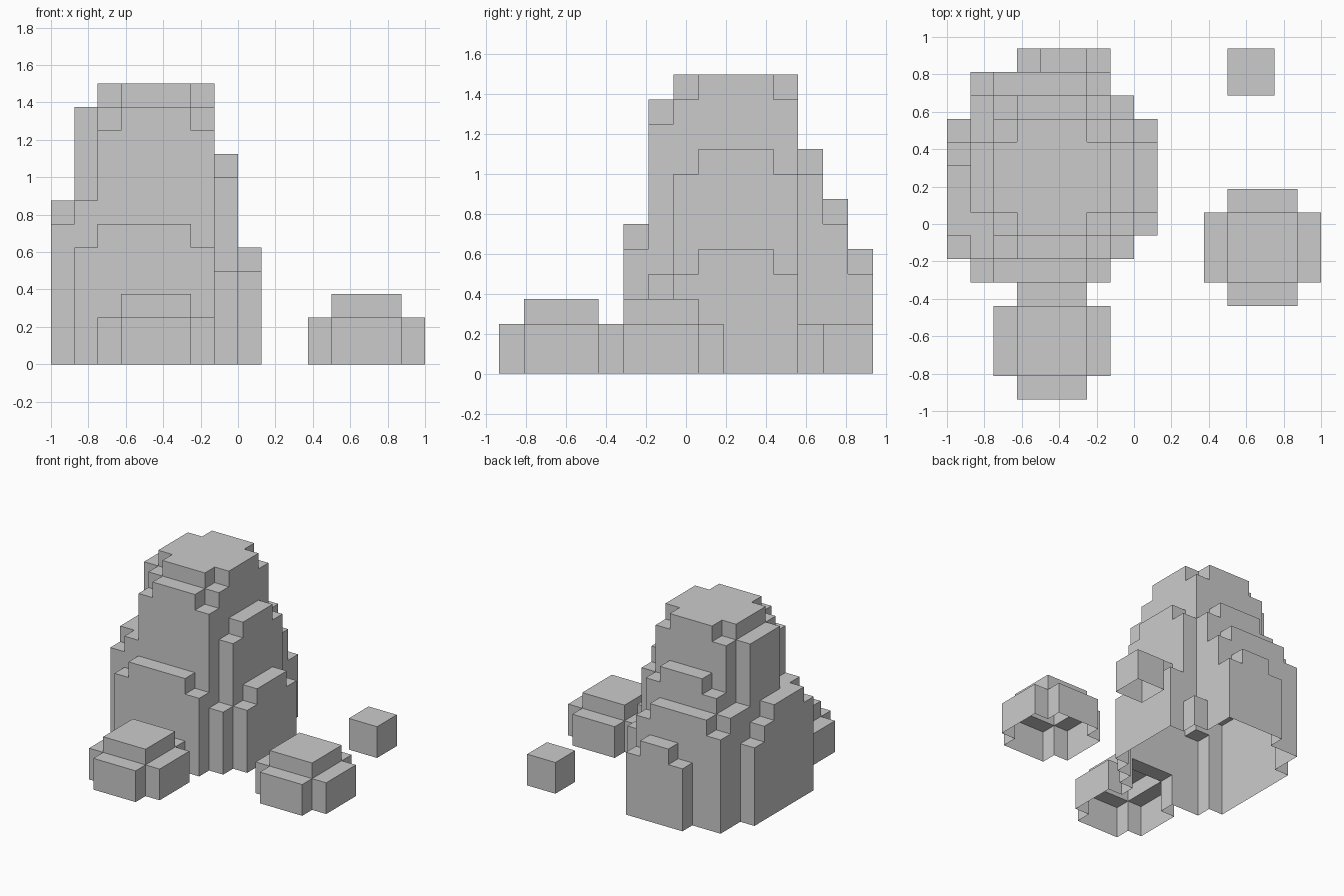
import bpy, bmesh

if "Cube" in bpy.data.objects:
    bpy.data.objects.remove(bpy.data.objects["Cube"])

S = 0.125                      # block size
OX, OY = -1.0, -0.9375         # grid origin


def blocks(name, rects):
    """Open-bottomed blocky shell; each rect is (x0, x1, y0, y1, height) in blocks."""
    h = {}
    for x0, x1, y0, y1, top in rects:
        for x in range(x0, x1):
            for y in range(y0, y1):
                h[x, y] = max(top, h.get((x, y), 0))
    bm = bmesh.new()

    def quad(*pts):
        bm.faces.new([bm.verts.new((OX + x * S, OY + y * S, z * S)) for x, y, z in pts])

    for (x, y), t in h.items():
        quad((x, y, t), (x + 1, y, t), (x + 1, y + 1, t), (x, y + 1, t))
        sides = (((0, -1), (x, y), (x + 1, y)),
                 ((1, 0), (x + 1, y), (x + 1, y + 1)),
                 ((0, 1), (x + 1, y + 1), (x, y + 1)),
                 ((-1, 0), (x, y + 1), (x, y)))
        for (dx, dy), a, b in sides:
            for z in range(h.get((x + dx, y + dy), 0), t):
                quad((*a, z), (*b, z), (*b, z + 1), (*a, z + 1))
    bmesh.ops.remove_doubles(bm, verts=bm.verts, dist=0.001)
    bmesh.ops.dissolve_limit(bm, angle_limit=0.02, verts=bm.verts, edges=bm.edges)
    me = bpy.data.meshes.new(name)
    bm.to_mesh(me)
    bm.free()
    ob = bpy.data.objects.new(name, me)
    bpy.context.collection.objects.link(ob)
    return ob


def stone(x, y):
    """Small cross-shaped stone, 5 x 5 blocks with a raised middle."""
    return [(x, x + 5, y + 1, y + 4, 2), (x + 1, x + 4, y, y + 5, 2),
            (x + 1, x + 4, y + 1, y + 4, 3)]


boulder = [
    # peak
    (2, 7, 7, 12, 11), (3, 6, 7, 12, 12), (2, 7, 8, 11, 12),
    # front steps
    (2, 7, 6, 7, 10), (3, 6, 6, 7, 11), (1, 7, 5, 6, 5), (2, 6, 5, 6, 6),
    # left steps
    (1, 2, 6, 13, 7), (1, 2, 8, 11, 11),
    (0, 1, 6, 12, 5), (0, 1, 6, 11, 6), (0, 1, 7, 10, 7),
    # right steps
    (7, 8, 6, 7, 4), (7, 8, 7, 12, 8), (7, 8, 8, 11, 9), (7, 8, 12, 13, 2),
    (8, 9, 7, 12, 4), (8, 9, 8, 11, 5),
    # back steps
    (2, 7, 12, 13, 8), (3, 6, 12, 13, 9), (1, 7, 13, 14, 6), (2, 6, 13, 14, 7),
    (3, 7, 14, 15, 4), (4, 6, 14, 15, 5),
]

blocks("boulder_with_front_stone", boulder + stone(2, 0))
blocks("right_stone", stone(11, 4))
blocks("pebble", [(12, 14, 13, 15, 2)])
